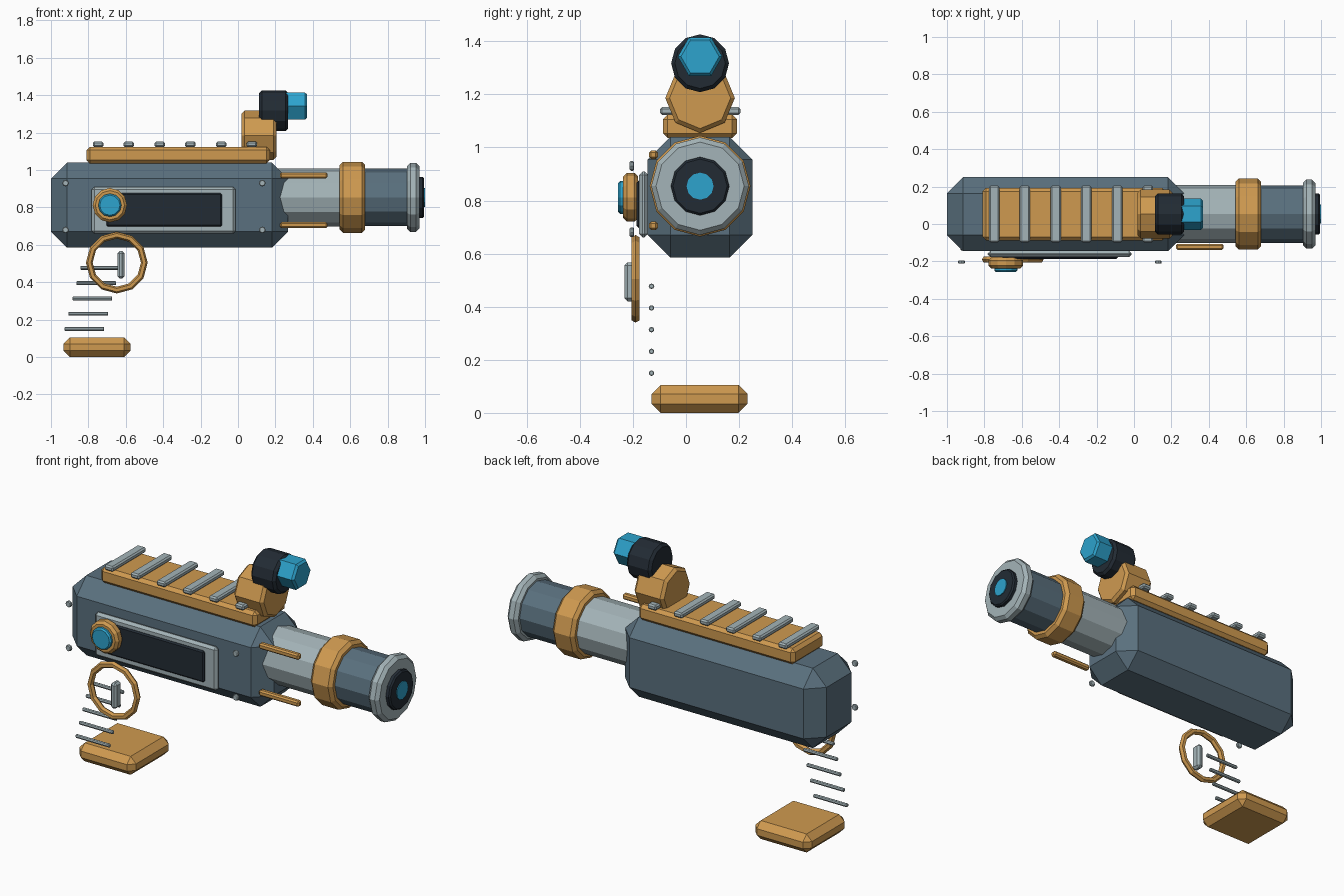
import bpy, bmesh, math
from mathutils import Vector

if "Cube" in bpy.data.objects:
    bpy.data.objects.remove(bpy.data.objects["Cube"])


def material(name, r, g, b):
    lin = [((c / 255 + 0.055) / 1.055) ** 2.4 for c in (r, g, b)]
    m = bpy.data.materials.new(name)
    m.diffuse_color = (*lin, 1)
    m.use_nodes = True
    m.node_tree.nodes["Principled BSDF"].inputs["Base Color"].default_value = m.diffuse_color
    return m


STEEL = material("blue grey steel", 90, 112, 126)
PALE = material("pale steel", 164, 180, 184)
DARK = material("dark metal", 34, 43, 52)
BRASS = material("brass", 207, 154, 80)
CYAN = material("cyan glass", 45, 163, 205)


def finish(name, bm, mat):
    bmesh.ops.recalc_face_normals(bm, faces=bm.faces)
    me = bpy.data.meshes.new(name)
    bm.to_mesh(me)
    bm.free()
    me.materials.append(mat)
    ob = bpy.data.objects.new(name, me)
    bpy.context.collection.objects.link(ob)
    return ob


def box(name, mat, x, y, z, bevel):
    """Chamfered block from (min, max) ranges."""
    bm = bmesh.new()
    bmesh.ops.create_cube(bm, size=1)
    for v in bm.verts:
        v.co = Vector([(a + b) / 2 + c * (b - a) for c, (a, b) in zip(v.co, (x, y, z))])
    bmesh.ops.bevel(bm, geom=bm.edges[:], offset=bevel, segments=1,
                    affect='EDGES', profile=0.5)
    return finish(name, bm, mat)


def drum(name, mat, axis, sides, r, a, b, c1, c2, bevel=0.0):
    """Cylinder from a to b along axis 'x' (centre y, z) or 'y' (centre x, z)."""
    profile = [(a, r), (b, r)]
    if bevel:
        profile = [(a, r - bevel), (a + bevel, r), (b - bevel, r), (b, r - bevel)]
    bm = bmesh.new()
    rings = []
    for t, rad in profile:
        ring = []
        for i in range(sides):
            ang = 2 * math.pi * i / sides
            p, q = c1 + rad * math.cos(ang), c2 + rad * math.sin(ang)
            ring.append(bm.verts.new((t, p, q) if axis == 'x' else (p, t, q)))
        rings.append(ring)
    for lo, hi in zip(rings, rings[1:]):
        for i in range(sides):
            j = (i + 1) % sides
            bm.faces.new((lo[i], lo[j], hi[j], hi[i]))
    bm.faces.new(rings[0])
    bm.faces.new(rings[-1])
    return finish(name, bm, mat)


CY, CZ = 0.053, 0.854  # barrel axis

# Main housing
box("body", STEEL, (-1.0, 0.268), (-0.145, 0.25), (0.585, 1.04), 0.086)

# Barrel
drum("inner_barrel", PALE, 'x', 12, 0.155, 0.1, 0.56, CY, CZ)
drum("barrel_collar", BRASS, 'x', 12, 0.19, 0.543, 0.68, CY, CZ, 0.018)
drum("outer_barrel", STEEL, 'x', 12, 0.154, 0.66, 0.92, CY, CZ)
drum("muzzle_ring", PALE, 'x', 12, 0.184, 0.903, 0.97, CY, CZ, 0.018)
drum("muzzle_core", DARK, 'x', 12, 0.11, 0.95, 0.995, CY, CZ, 0.008)
drum("muzzle_lens", CYAN, 'x', 12, 0.051, 0.96, 1.0, CY, CZ)

# Rods beside the barrel
for i, z in enumerate((0.972, 0.705)):
    box(f"barrel_side_rod_{i}", BRASS, (0.225, 0.478), (-0.139, -0.106),
        (z - 0.016, z + 0.016), 0.008)

# Top rail with cross slats
box("top_rail", BRASS, (-0.81, 0.17), (-0.087, 0.192), (1.035, 1.124), 0.018)
for i in range(6):
    x = -0.748 + 0.1645 * i
    box(f"rail_slat_{i}", PALE, (x - 0.028, x + 0.028), (-0.098, 0.205), (1.122, 1.152), 0.008)

# Sight on its mount
drum("sight_mount", BRASS, 'x', 8, 0.131, 0.02, 0.206, CY, 1.186, 0.016)
drum("sight_tube", DARK, 'x', 12, 0.109, 0.113, 0.268, CY, 1.317, 0.014)
drum("sight_lens", CYAN, 'x', 6, 0.084, 0.118, 0.369, CY, 1.342, 0.012)

# Side panel
box("side_panel", PALE, (-0.782, -0.013), (-0.177, -0.143), (0.66, 0.91), 0.014)
box("side_panel_inset", DARK, (-0.703, -0.085), (-0.186, -0.16), (0.697, 0.876), 0.008)

# Dial on the panel
drum("dial", BRASS, 'y', 12, 0.092, -0.237, -0.18, -0.685, 0.812, 0.014)
drum("dial_lens", CYAN, 'y', 12, 0.062, -0.256, -0.22, -0.685, 0.812, 0.008)

# Corner bolts
for i, x in enumerate((-0.922, 0.13)):
    for j, z in enumerate((0.93, 0.68)):
        drum(f"corner_bolt_{i}{j}", PALE, 'y', 8, 0.018, -0.212, -0.195, x, z, 0.004)

# Trigger guard ring
bpy.ops.mesh.primitive_torus_add(major_segments=12, minor_segments=6,
                                 major_radius=0.147, minor_radius=0.018,
                                 location=(-0.648, -0.19, 0.505),
                                 rotation=(math.pi / 2, 0, 0))
guard = bpy.context.object
guard.name = "trigger_guard"
guard.data.materials.append(BRASS)
box("trigger", PALE, (-0.645, -0.608), (-0.232, -0.175), (0.42, 0.567), 0.012)

# Grip ribs stepping down to the foot
for i in range(5):
    x = -0.842 - 0.0213 * i
    drum(f"grip_rib_{i}", PALE, 'x', 8, 0.0105, x, x + 0.212, -0.13, 0.477 - 0.0818 * i, 0.003)
box("grip_foot", BRASS, (-0.932, -0.575), (-0.13, 0.232), (0.0, 0.105), 0.034)
